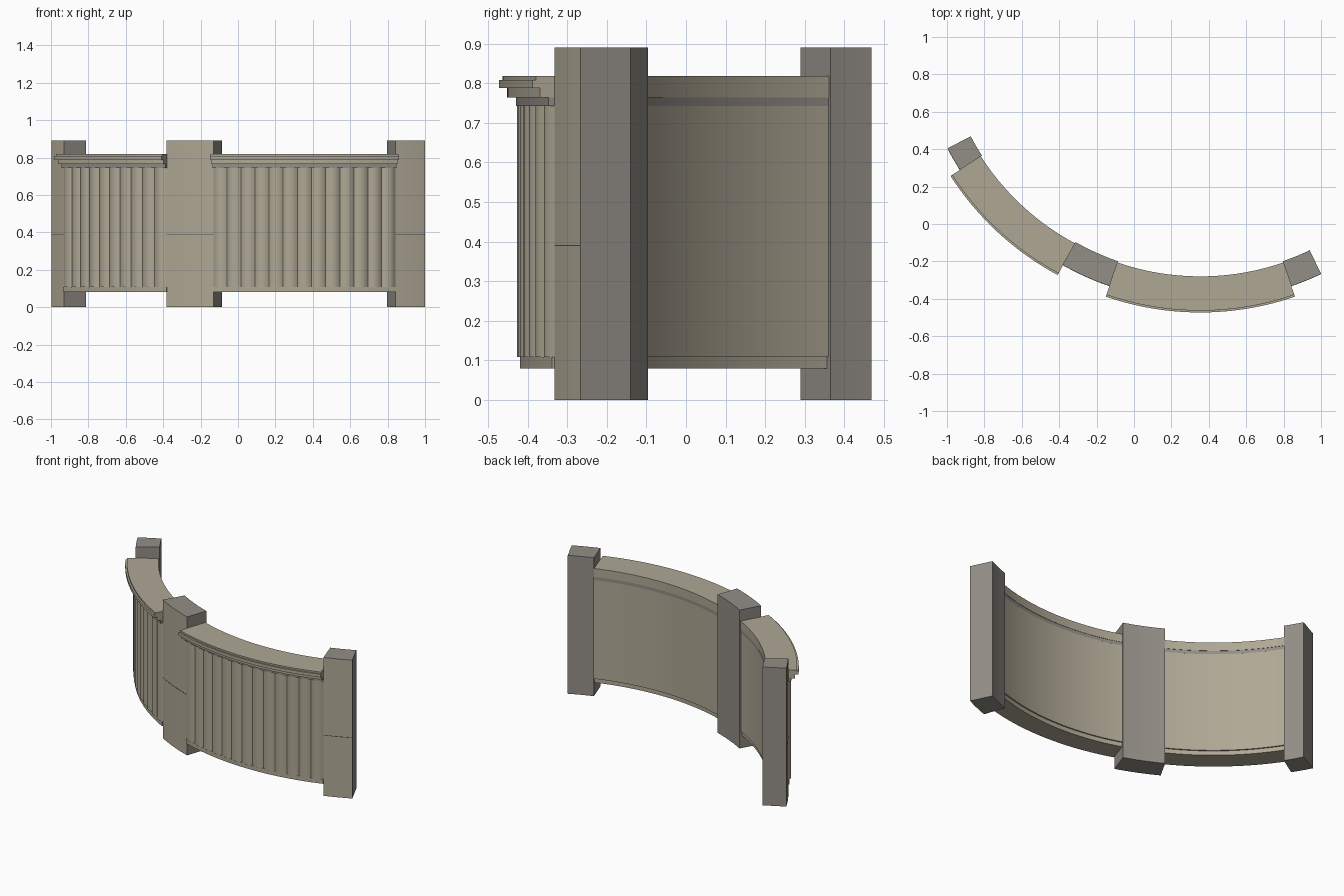
import bpy, bmesh, math

cube = bpy.data.objects.get("Cube")
if cube:
    bpy.data.objects.remove(cube, do_unlink=True)


def material(name, rgb):
    m = bpy.data.materials.new(name)
    m.use_nodes = True
    m.diffuse_color = (*rgb, 1)
    m.node_tree.nodes["Principled BSDF"].inputs["Base Color"].default_value = (*rgb, 1)
    return m


BEIGE = material("beige stone", (0.43, 0.39, 0.30))
GREY = material("grey stone", (0.29, 0.27, 0.24))
DARK = material("dark joint", (0.08, 0.075, 0.065))

parts = []


def arc_block(name, centre, a0, a1, r_in, outer, z0, z1, mats, front=0):
    """Curved block; outer is a list of (fraction of span, radius)."""
    bm = bmesh.new()

    def ring(z):
        def point(t, r):
            a = math.radians(a0 + (a1 - a0) * t)
            return bm.verts.new((centre[0] + r * math.sin(a), centre[1] - r * math.cos(a), z))
        return [(point(t, r_in), point(t, r)) for t, r in outer]

    low, high = ring(z0), ring(z1)
    for i in range(len(outer) - 1):
        (b0, f0), (b1, f1) = low[i], low[i + 1]
        (tb0, tf0), (tb1, tf1) = high[i], high[i + 1]
        bm.faces.new((f0, f1, tf1, tf0)).material_index = front
        bm.faces.new((b0, tb0, tb1, b1))
        bm.faces.new((tb0, tf0, tf1, tb1))
        bm.faces.new((b0, b1, f1, f0))
    for lo, hi in ((low[0], high[0]), (low[-1], high[-1])):
        bm.faces.new((lo[0], lo[1], hi[1], hi[0]))
    bmesh.ops.recalc_face_normals(bm, faces=bm.faces)
    mesh = bpy.data.meshes.new(name)
    bm.to_mesh(mesh)
    bm.free()
    for m in mats:
        mesh.materials.append(m)
    obj = bpy.data.objects.new(name, mesh)
    bpy.context.collection.objects.link(obj)
    parts.append(obj)


def plain(radius, segs):
    return [(i / segs, radius) for i in range(segs + 1)]


def ribbed(radius, depth, ribs, segs=8):
    # row of shallow convex ribs
    prof = []
    for i in range(ribs * segs + 1):
        u = (i % segs) / segs * 2 - 1
        prof.append((i / (ribs * segs), radius - depth * u * u))
    return prof


RIGHT_ARC = (0.355, 1.08)
LEFT_ARC = (0.326, 1.096)


def panel(side, centre, a0, a1, ribs):
    segs = ribs * 3
    arc_block(side + "_panel_base", centre, a0, a1, 1.37, plain(1.50, segs), 0.08, 0.108, [BEIGE])
    arc_block(side + "_ribbed_wall", centre, a0, a1, 1.362, ribbed(1.507, 0.014, ribs),
              0.108, 0.743, [BEIGE])
    # stepped coping
    arc_block(side + "_coping_band", centre, a0, a1, 1.362, plain(1.51, segs), 0.743, 0.764, [GREY])
    for i, (r, z0, z1) in enumerate(((1.532, 0.764, 0.788), (1.553, 0.788, 0.808),
                                     (1.543, 0.808, 0.818))):
        arc_block(f"{side}_coping_step_{i + 1}", centre, a0, a1, 1.36, plain(r, segs), z0, z1, [BEIGE])


def post(name, centre, a0, a1):
    # grey block with a beige front and a fine joint line
    arc_block(name, centre, a0, a1, 1.353, plain(1.493, 6), 0, 0.89, [GREY, BEIGE], front=1)
    arc_block(name + "_joint", centre, a0, a1, 1.49, plain(1.494, 6), 0.389, 0.392, [DARK])


panel("left_side", RIGHT_ARC, -19, 19, 13)
panel("right_side", LEFT_ARC, -57.3, -28.2, 10)
post("left_end_post", RIGHT_ARC, 19, 25.6)
post("middle_post", RIGHT_ARC, -29.6, -19)
post("right_end_post", LEFT_ARC, -62.4, -57.3)

# smooth curves, crisp corners
bpy.ops.object.select_all(action="DESELECT")
for obj in parts:
    obj.select_set(True)
bpy.context.view_layer.objects.active = parts[0]
bpy.ops.object.shade_smooth_by_angle(angle=math.radians(30))
